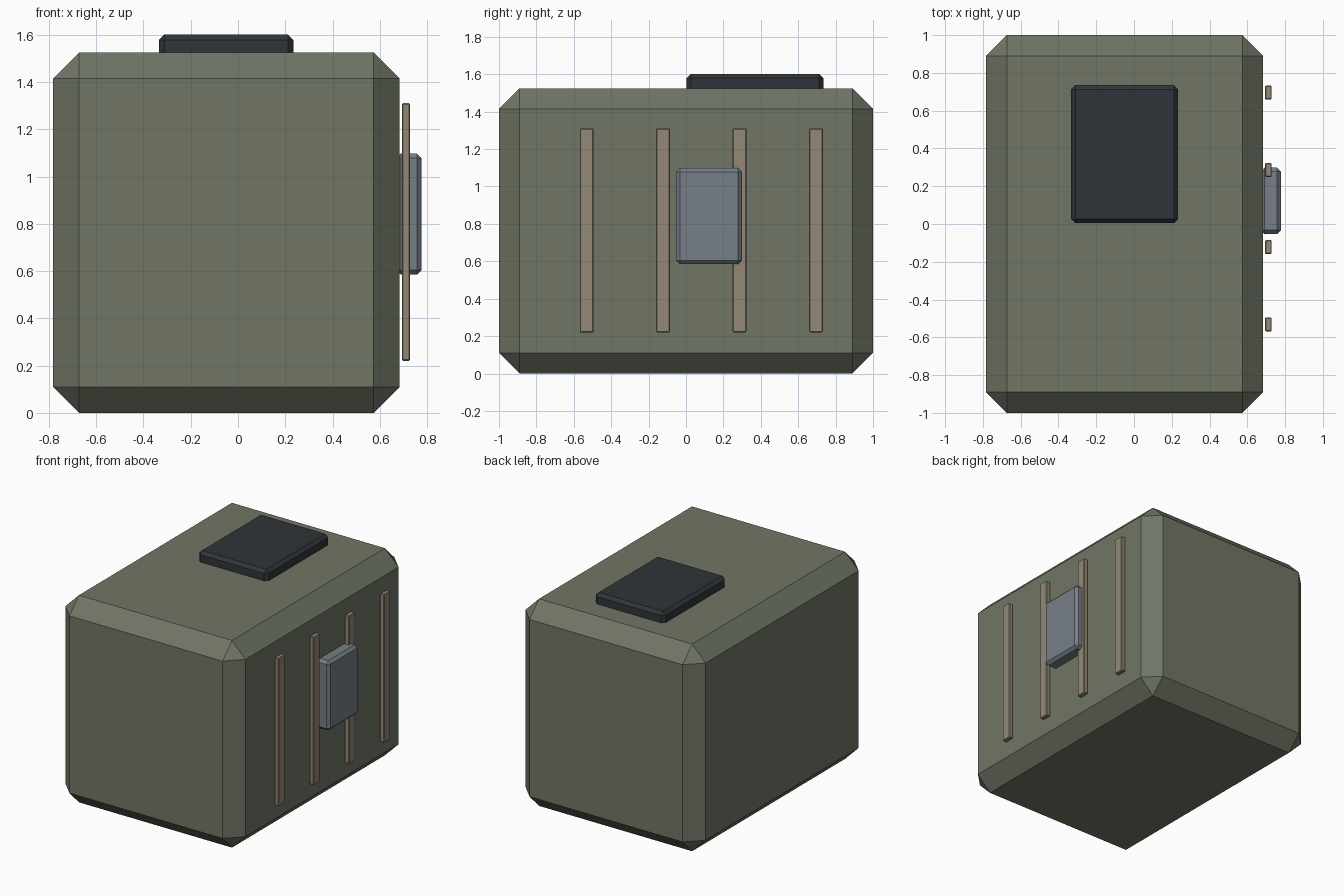
import bpy, bmesh
from mathutils import Vector

if "Cube" in bpy.data.objects:
    bpy.data.objects.remove(bpy.data.objects["Cube"])


def material(name, rgb):
    m = bpy.data.materials.new(name)
    m.diffuse_color = (*rgb, 1)
    m.use_nodes = True
    m.node_tree.nodes["Principled BSDF"].inputs["Base Color"].default_value = m.diffuse_color
    return m


def chamfered_box(name, lo, hi, chamfer, mat):
    """Box between two corners with flat single-segment chamfers."""
    lo, hi = Vector(lo), Vector(hi)
    mid, size = (lo + hi) / 2, hi - lo
    bm = bmesh.new()
    bmesh.ops.create_cube(bm, size=1)
    bmesh.ops.scale(bm, vec=size, verts=bm.verts)
    bmesh.ops.bevel(bm, geom=bm.edges[:], offset=chamfer, offset_type='OFFSET',
                    segments=1, profile=0.5, affect='EDGES')
    mesh = bpy.data.meshes.new(name)
    bm.to_mesh(mesh)
    bm.free()
    mesh.materials.append(mat)
    ob = bpy.data.objects.new(name, mesh)
    ob.location = mid
    bpy.context.collection.objects.link(ob)
    return ob


olive = material("olive", (0.16, 0.18, 0.13))
dark = material("dark_grey", (0.03, 0.034, 0.04))
tan = material("tan", (0.30, 0.25, 0.18))
steel = material("blue_grey", (0.18, 0.21, 0.24))

# Main case
chamfered_box("body", (-0.783, -1, 0), (0.684, 1, 1.525), 0.11, olive)

# Raised plate on the top
chamfered_box("top_plate", (-0.334, 0.004, 1.45), (0.234, 0.735, 1.602), 0.023, dark)

# Vertical slats standing just off the right side
for i in range(4):
    y = -0.531 + i * 0.4087
    chamfered_box(f"side_slat_{i + 1}", (0.694, y - 0.037, 0.22),
                  (0.729, y + 0.037, 1.311), 0.005, tan)

# Panel over the slats
chamfered_box("side_panel", (0.67, -0.053, 0.585), (0.777, 0.298, 1.098), 0.02, steel)
